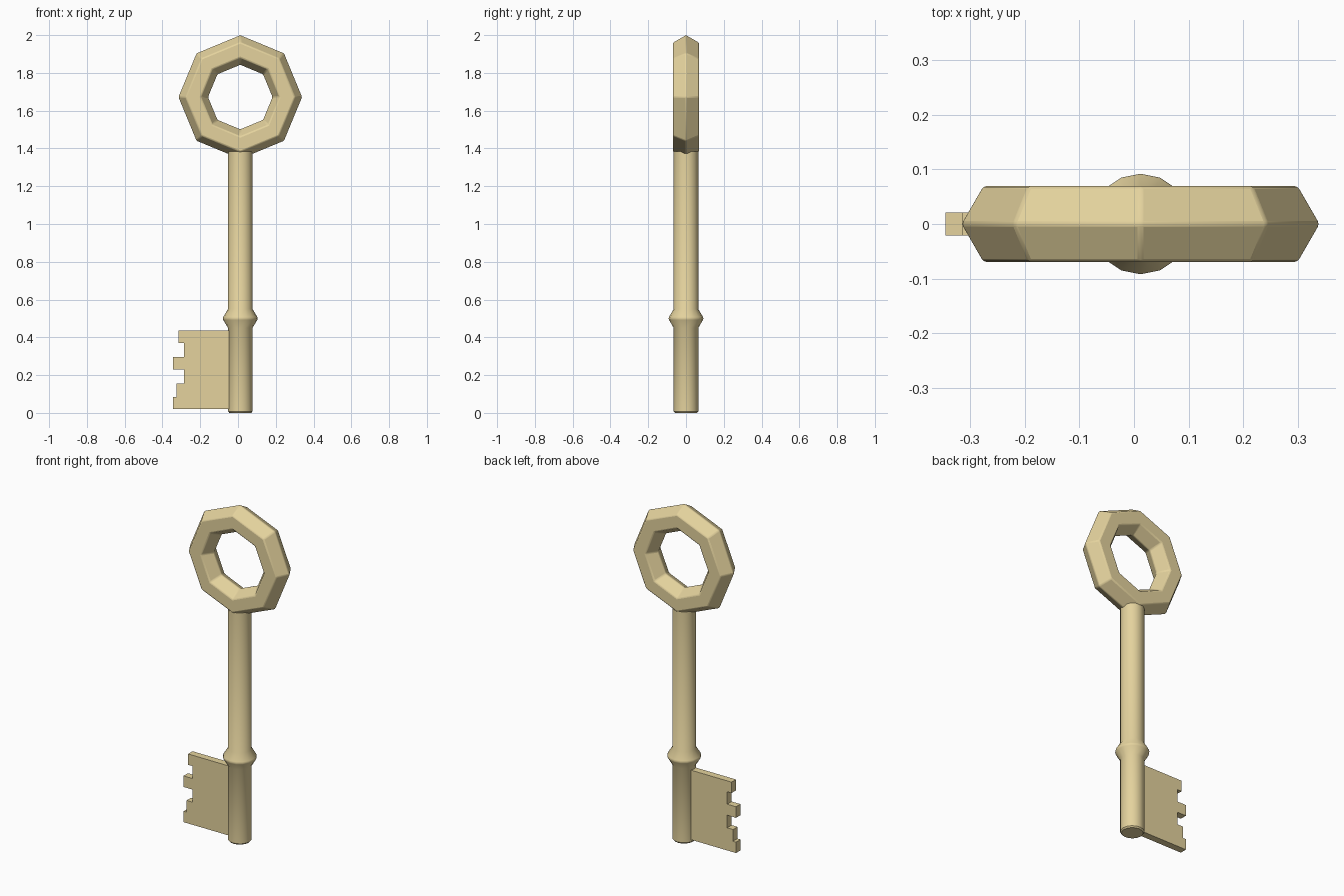
import bpy, bmesh, math

if "Cube" in bpy.data.objects:
    bpy.data.objects.remove(bpy.data.objects["Cube"])

CX = 0.012   # axis of the shaft and ring
brass = bpy.data.materials.new("brass")
brass.diffuse_color = (0.78, 0.65, 0.34, 1)
brass.use_nodes = True
brass.node_tree.nodes["Principled BSDF"].inputs["Base Color"].default_value = brass.diffuse_color


def make(name, bm):
    bmesh.ops.recalc_face_normals(bm, faces=bm.faces)
    me = bpy.data.meshes.new(name)
    bm.to_mesh(me)
    bm.free()
    ob = bpy.data.objects.new(name, me)
    bpy.context.collection.objects.link(ob)
    me.materials.append(brass)
    return ob


def smooth(ob, angle):
    bpy.ops.object.select_all(action='DESELECT')
    ob.select_set(True)
    bpy.context.view_layer.objects.active = ob
    bpy.ops.object.shade_smooth_by_angle(angle=math.radians(angle))


def lathe(name, profile, sides):
    bm = bmesh.new()
    rings = [[bm.verts.new((CX + r * math.cos(2 * math.pi * i / sides),
                            r * math.sin(2 * math.pi * i / sides), z))
              for i in range(sides)] for r, z in profile]
    for a, b in zip(rings, rings[1:]):
        for i in range(sides):
            j = (i + 1) % sides
            bm.faces.new((a[i], a[j], b[j], b[i]))
    bm.faces.new(rings[0])
    bm.faces.new(rings[-1])
    return make(name, bm)


# Octagonal ring handle with a hexagonal section and softened edges
bpy.ops.mesh.primitive_torus_add(major_segments=8, minor_segments=6,
                                 major_radius=0.249, minor_radius=0.08,
                                 location=(CX, 0, 1.672),
                                 rotation=(math.pi / 2, 0, 0))
ring = bpy.context.object
ring.name = "ring_handle"
ring.data.materials.append(brass)
bev = ring.modifiers.new("soft_edges", 'BEVEL')
bev.width = 0.006
bev.segments = 2
bev.limit_method = 'ANGLE'
bev.angle_limit = math.radians(15)
smooth(ring, 30)

# Round shaft with collar
shaft = lathe("shaft", [(0.058, 0), (0.065, 0.008), (0.065, 0.45), (0.09, 0.492),
                        (0.092, 0.5), (0.09, 0.508), (0.065, 0.55), (0.065, 1.385)], 16)
smooth(shaft, 40)

# Flat notched bit
outline = [(0, 0.02), (0, 0.435), (-0.315, 0.435), (-0.315, 0.37), (-0.287, 0.37),
           (-0.287, 0.296), (-0.345, 0.296), (-0.345, 0.23), (-0.287, 0.23),
           (-0.287, 0.155), (-0.325, 0.155), (-0.325, 0.085), (-0.345, 0.085),
           (-0.345, 0.02)]
bm = bmesh.new()
face = bm.faces.new([bm.verts.new((x, -0.021, z)) for x, z in outline])
ext = bmesh.ops.extrude_face_region(bm, geom=[face])
bmesh.ops.translate(bm, vec=(0, 0.042, 0),
                    verts=[g for g in ext["geom"] if isinstance(g, bmesh.types.BMVert)])
make("notched_bit", bm)
